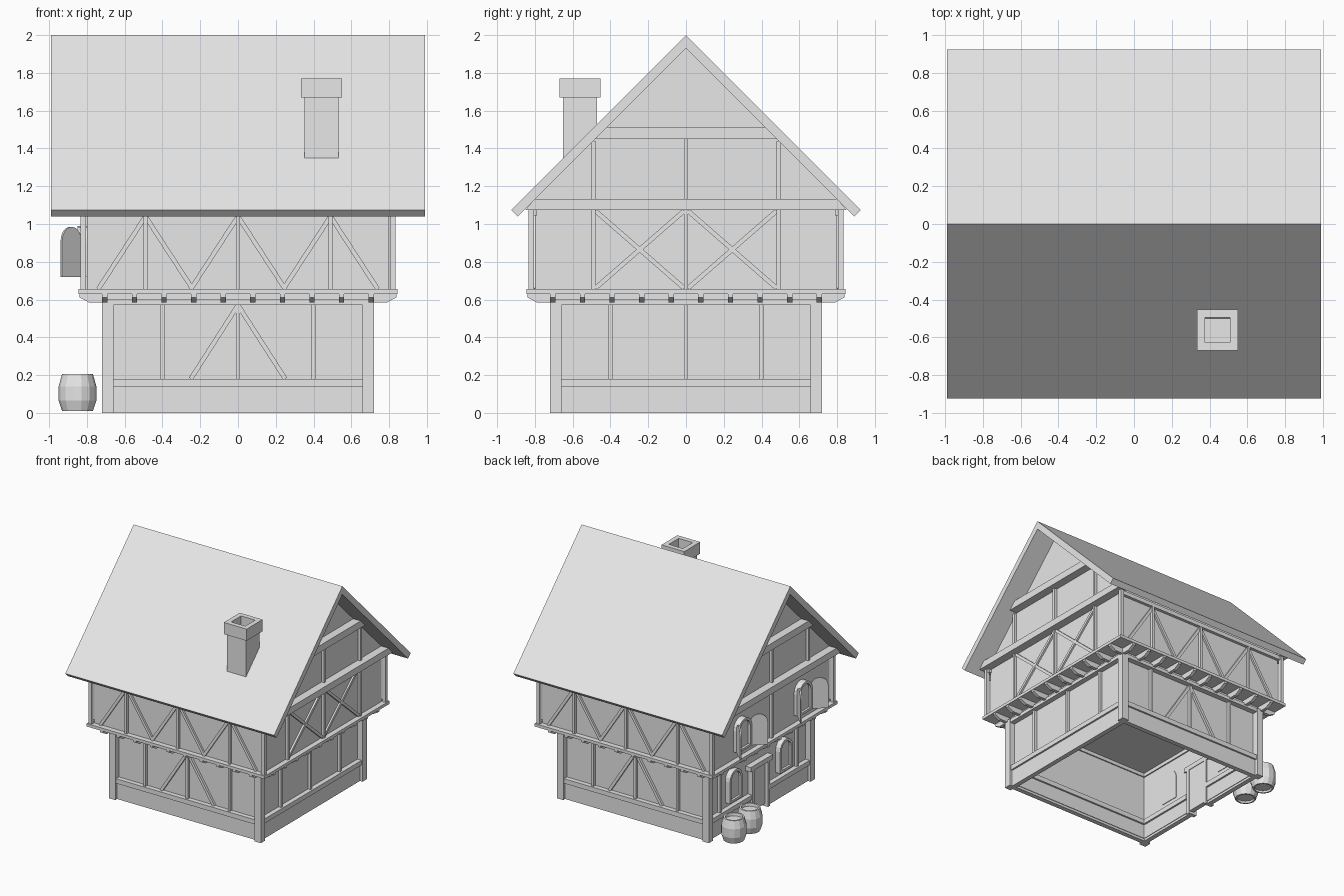
import bpy, bmesh, math
from mathutils import Vector

if "Cube" in bpy.data.objects:
    bpy.data.objects.remove(bpy.data.objects["Cube"])

mat = bpy.data.materials.new("plain_grey")
mat.diffuse_color = (0.8, 0.8, 0.8, 1)
mat.use_nodes = True
mat.node_tree.nodes["Principled BSDF"].inputs["Base Color"].default_value = mat.diffuse_color


def finish(name, bm):
    bmesh.ops.recalc_face_normals(bm, faces=bm.faces)
    me = bpy.data.meshes.new(name)
    bm.to_mesh(me)
    bm.free()
    me.materials.append(mat)
    ob = bpy.data.objects.new(name, me)
    bpy.context.collection.objects.link(ob)
    return ob


def extrude(bm, pts, vec):
    """Solid prism from a flat outline swept along vec."""
    a = [bm.verts.new(p) for p in pts]
    b = [bm.verts.new(Vector(p) + Vector(vec)) for p in pts]
    n = len(a)
    bm.faces.new(a)
    bm.faces.new(b[::-1])
    for i in range(n):
        bm.faces.new((a[i], b[i], b[(i + 1) % n], a[(i + 1) % n]))


def side(k, u, d, z):
    """Wall space to world: k = 0 front, 1 right, 2 back, 3 left."""
    return Vector([(u, -d, z), (d, u, z), (-u, d, z), (-d, -u, z)][k])


def plate(bm, k, outline, d0, d1):
    extrude(bm, [side(k, u, d0, z) for u, z in outline],
            side(k, 0, d1, 0) - side(k, 0, d0, 0))


def rect(bm, k, u0, u1, z0, z1, d0, d1):
    plate(bm, k, [(u0, z0), (u1, z0), (u1, z1), (u0, z1)], d0, d1)


def brace(bm, k, p, q, d0, d1, w=0.024):
    p, q = Vector(p), Vector(q)
    t = (q - p).normalized() * w / 2
    n = Vector((-t.y, t.x))
    plate(bm, k, [p + n, q + n, q - n, p - n], d0, d1)


def arch(u, z0, z1, w, n=8):
    r = w / 2
    top = [(u + r * math.cos(math.pi * i / n), z1 - r + r * math.sin(math.pi * i / n))
           for i in range(n + 1)]
    return [(u + r, z0)] + top + [(u - r, z0)]


def arch_window(bm, k, u, z0, z1, w, d0, d1):
    """Arched frame, sill and a recessed pane."""
    out, inn = arch(u, z0, z1, w), arch(u, z0, z1 - 0.022, w - 0.044)
    for i in range(len(out) - 1):
        plate(bm, k, [out[i], out[i + 1], inn[i + 1], inn[i]], d0, d1)
    rect(bm, k, u - w / 2, u + w / 2, z0 - 0.02, z0, d0, d1)
    plate(bm, k, inn, d0, d1 - 0.02)


# Ground floor: hollow walls with plinth and ceiling
bm = bmesh.new()
for k in range(4):
    rect(bm, k, -0.67, 0.67, 0.02, 0.6, 0.65, 0.67)
    if k < 3:
        rect(bm, k, -0.69, 0.69, 0, 0.14, 0.655, 0.695)
    else:
        for s in (-1, 1):
            rect(bm, k, s * 0.12, s * 0.69, 0, 0.14, 0.655, 0.695)
finish("ground_walls", bm)

# Ground floor timber frame
bm = bmesh.new()
for k in range(4):
    rect(bm, k, 0.66, 0.72, 0, 0.6, 0.66, 0.72)
    rect(bm, k, -0.69, 0.69, 0.57, 0.6, 0.64, 0.715)
    if k < 3:
        rect(bm, k, -0.67, 0.67, 0.14, 0.18, 0.635, 0.71)
        for u in (-0.4, 0, 0.4):
            rect(bm, k, u - 0.01, u + 0.01, 0.18, 0.57, 0.66, 0.695)
    else:
        for s in (-1, 1):
            rect(bm, k, s * 0.12, s * 0.67, 0.14, 0.18, 0.635, 0.71)
            rect(bm, k, s * 0.52 - 0.01, s * 0.52 + 0.01, 0.18, 0.57, 0.66, 0.695)
    if k in (0, 2):
        for s in (-1, 1):
            brace(bm, k, (0, 0.57), (s * 0.25, 0.18), 0.66, 0.69)
finish("ground_timbers", bm)

# Door with posts and lintel
bm = bmesh.new()
for s in (-1, 1):
    rect(bm, 3, s * 0.09, s * 0.12, 0, 0.39, 0.64, 0.715)
rect(bm, 3, -0.15, 0.15, 0.39, 0.43, 0.64, 0.72)
rect(bm, 3, -0.09, 0.09, 0.02, 0.39, 0.645, 0.685)
finish("door", bm)

# Jetty floor slab and chamfered joists
bm = bmesh.new()
rect(bm, 0, -0.845, 0.845, 0.63, 0.655, -0.845, 0.845)
rect(bm, 0, -0.69, 0.69, 0.6, 0.63, -0.69, 0.69)
finish("jetty_floor", bm)
bm = bmesh.new()
prof = [(0.69, 0.585), (0.79, 0.585), (0.84, 0.612), (0.84, 0.632), (0.69, 0.632)]
for k in range(4):
    for i in range(10):
        u = -0.705 + i * 0.1567
        extrude(bm, [side(k, u - 0.014, d, z) for d, z in prof],
                side(k, 0.028, 0, 0))
finish("jetty_joists", bm)

# Upper floor and gables in one body
bm = bmesh.new()
plate(bm, 1, [(-0.8, 0.65), (0.8, 0.65), (0.8, 1.13), (0, 1.935), (-0.8, 1.13)], -0.8, 0.8)
finish("upper_walls", bm)

# Upper floor timber frame
bm = bmesh.new()
for k in range(4):
    rect(bm, k, 0.805, 0.835, 0.655, 1.08, 0.805, 0.835)
    if k in (0, 2):
        rect(bm, k, -0.82, 0.82, 1.045, 1.08, 0.79, 0.825)
        for u in (-0.49, 0, 0.49):
            rect(bm, k, u - 0.01, u + 0.01, 0.655, 1.06, 0.79, 0.823)
            for s in (-1, 1):
                brace(bm, k, (u, 1.04), (u + s * 0.25, 0.655), 0.79, 0.815)
    else:
        # tie beam, collar beam, gable posts and rafters
        plate(bm, k, [(-0.85, 1.075), (0.85, 1.075), (0.8, 1.132), (-0.8, 1.132)], 0.79, 0.87)
        plate(bm, k, [(-0.48, 1.45), (0.48, 1.45), (0.42, 1.51), (-0.42, 1.51)], 0.79, 0.87)
        for u in (-0.49, 0, 0.49):
            top = 1.45 if u == 0 else 1.44
            rect(bm, k, u - 0.01, u + 0.01, 1.13, top, 0.79, 0.825)
            if k == 1 or u == 0:
                rect(bm, k, u - 0.01, u + 0.01, 0.655, 1.08, 0.79, 0.823)
        if k == 1:
            for s in (-1, 1):
                brace(bm, k, (s * 0.01, 1.07), (s * 0.48, 0.66), 0.79, 0.816)
                brace(bm, k, (s * 0.48, 1.07), (s * 0.01, 0.66), 0.79, 0.814)
finish("upper_timbers", bm)

# Arched windows on the left side
bm = bmesh.new()
for s in (-1, 1):
    arch_window(bm, 3, s * 0.34, 0.24, 0.49, 0.17, 0.645, 0.715)
    arch_window(bm, 3, s * 0.41, 0.74, 0.99, 0.18, 0.79, 0.85)
finish("arched_windows", bm)

# Half-open shutters on the upper windows
bm = bmesh.new()
for c in (-0.41, 0.41):
    for s in (-1, 1):
        run = Vector((-0.72, s * 0.69, 0))
        nor = Vector((-0.69, -s * 0.72, 0)) * 0.012
        hinge = Vector((-0.83, c + s * 0.09, 0))
        pts = [hinge + run * u + Vector((0, 0, z)) for u, z in arch(0.07, 0.72, 0.985, 0.14)]
        extrude(bm, pts, nor)
finish("shutters", bm)

# Roof
bm = bmesh.new()
plate(bm, 1, [(0, 2), (0.925, 1.075), (0.89, 1.04), (0, 1.93),
              (-0.89, 1.04), (-0.925, 1.075)], -0.99, 0.99)
finish("roof", bm)

# Chimney: square tube with a wider cap
bm = bmesh.new()
cx, cy = 0.442, -0.561
loops = [(0.09, 1.3), (0.09, 1.67), (0.108, 1.67), (0.108, 1.77), (0.067, 1.77), (0.067, 1.5)]
rings = [[bm.verts.new((cx + a * r, cy + b * r, z))
          for a, b in ((-1, -1), (1, -1), (1, 1), (-1, 1))] for r, z in loops]
for a, b in zip(rings, rings[1:]):
    for i in range(4):
        bm.faces.new((a[i], a[(i + 1) % 4], b[(i + 1) % 4], b[i]))
bm.faces.new(rings[-1])
bm.faces.new(rings[0][::-1])
finish("chimney", bm)

# Barrels with recessed lid and base
prof = [(0, 0.025), (0.065, 0.025), (0.07, 0.01), (0.082, 0.01), (0.1, 0.065),
        (0.1, 0.14), (0.082, 0.205), (0.068, 0.205), (0.065, 0.18), (0, 0.18)]
for i, y in enumerate((0.565, 0.35)):
    bm = bmesh.new()
    vs = [bm.verts.new((-0.85 + r, y, z)) for r, z in prof]
    es = [bm.edges.new(p) for p in zip(vs, vs[1:])]
    bmesh.ops.spin(bm, geom=vs + es, cent=(-0.85, y, 0), axis=(0, 0, 1),
                   angle=2 * math.pi, steps=14)
    bmesh.ops.remove_doubles(bm, verts=bm.verts, dist=0.0005)
    finish("barrel_%d" % (i + 1), bm)
